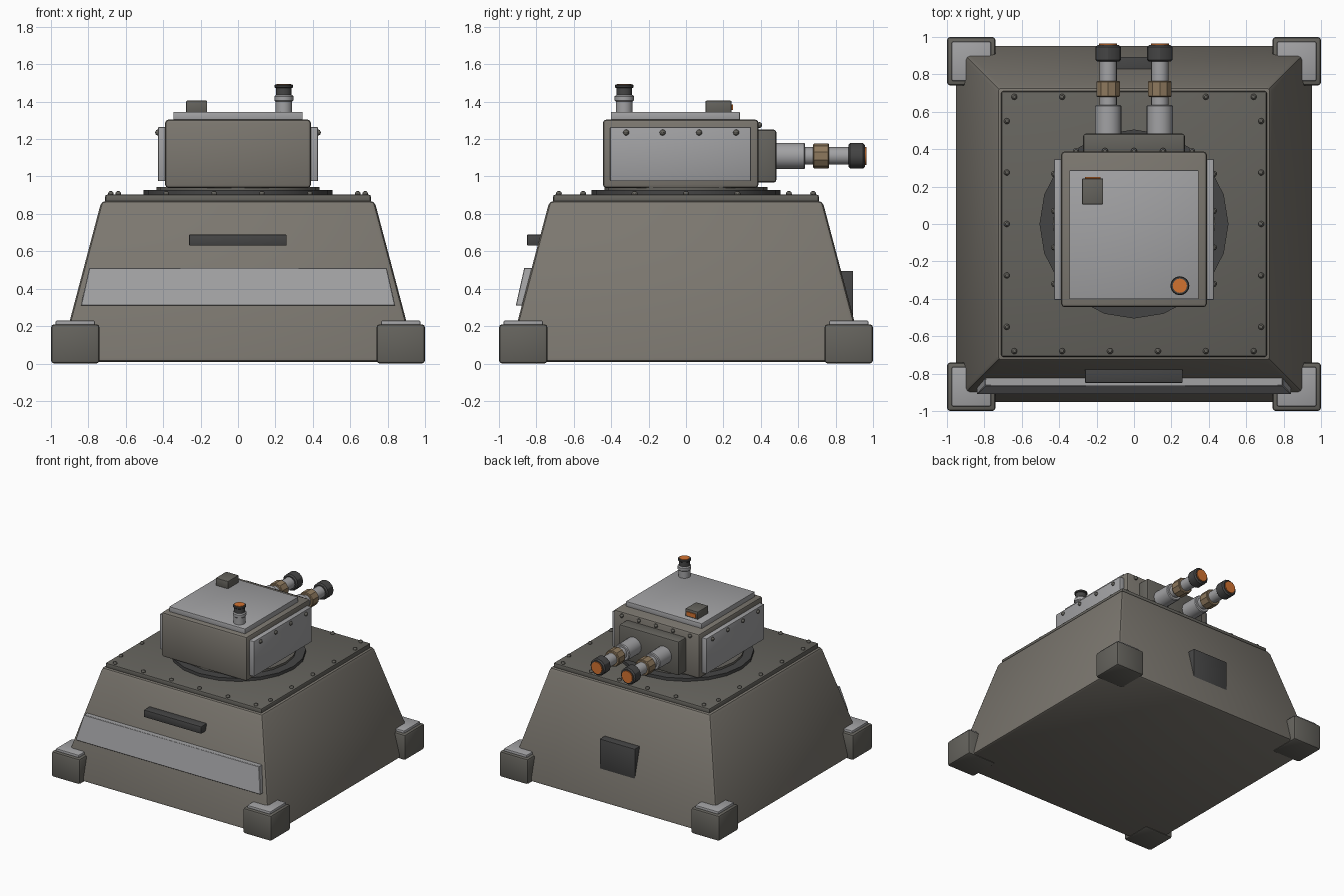
import bpy, bmesh, math
from mathutils import Matrix, Vector

if "Cube" in bpy.data.objects:
    bpy.data.objects.remove(bpy.data.objects["Cube"])


def mat(name, r, g, b):
    m = bpy.data.materials.new(name)
    m.diffuse_color = (r, g, b, 1)
    m.use_nodes = True
    m.node_tree.nodes["Principled BSDF"].inputs["Base Color"].default_value = m.diffuse_color
    return m


HULL = mat("hull_paint", 0.20, 0.185, 0.16)
TRIM = mat("trim_paint", 0.13, 0.125, 0.11)
LIGHT = mat("light_steel", 0.36, 0.36, 0.37)
DARK = mat("dark_steel", 0.06, 0.06, 0.06)
BRASS = mat("brass", 0.27, 0.19, 0.11)
GLOW = mat("orange", 0.65, 0.17, 0.03)


def finish(bm, name, material, bevel=0, segs=2, smooth=True):
    bmesh.ops.recalc_face_normals(bm, faces=bm.faces[:])
    if bevel:
        bmesh.ops.bevel(bm, geom=bm.edges[:], offset=bevel, segments=segs,
                        profile=0.5, affect='EDGES', clamp_overlap=True)
    me = bpy.data.meshes.new(name)
    bm.to_mesh(me)
    bm.free()
    ob = bpy.data.objects.new(name, me)
    bpy.context.collection.objects.link(ob)
    me.materials.append(material)
    if smooth:
        bpy.ops.object.select_all(action='DESELECT')
        ob.select_set(True)
        bpy.context.view_layer.objects.active = ob
        bpy.ops.object.shade_smooth_by_angle(angle=math.radians(30))
    return ob


def box(name, x, y, z, material, bevel=0.0):
    bm = bmesh.new()
    bmesh.ops.create_cube(bm, size=1)
    for v in bm.verts:
        v.co = [(a + b) / 2 + c * (b - a) for (a, b), c in zip((x, y, z), v.co)]
    return finish(bm, name, material, bevel)


def cyl(name, x, y, z, r, a, b, material, axis='Z', n=16, bevel=0.0):
    """Cylinder running from a to b along its axis, through (x, y, z)."""
    bm = bmesh.new()
    bmesh.ops.create_cone(bm, cap_ends=True, segments=n, radius1=r, radius2=r, depth=b - a)
    mid = (a + b) / 2
    if axis == 'Y':
        m = Matrix.Translation((x, mid, z)) @ Matrix.Rotation(-math.pi / 2, 4, 'X')
    else:
        m = Matrix.Translation((x, y, mid))
    bmesh.ops.transform(bm, matrix=m, verts=bm.verts[:])
    if bevel:
        rim = [e for e in bm.edges if any(len(f.verts) > 4 for f in e.link_faces)]
        bmesh.ops.bevel(bm, geom=rim, offset=bevel, segments=1, affect='EDGES')
    return finish(bm, name, material)


def rivets(name, points, r=0.016):
    bm = bmesh.new()
    for p in points:
        bmesh.ops.create_uvsphere(bm, u_segments=10, v_segments=6, radius=r,
                                  matrix=Matrix.Translation(Vector(p)))
    return finish(bm, name, TRIM)


def half(z):
    """Half width of the sloped hull at height z."""
    return 0.96 - 0.23 * z / 0.87


# Sloped hull
bm = bmesh.new()
bmesh.ops.create_cube(bm, size=2)
for v in bm.verts:
    z = 0.87 if v.co.z > 0 else 0.008
    v.co = (v.co.x * half(z), v.co.y * half(z), z)
finish(bm, "hull", HULL, 0.025)

# Deck plate with rivets round the edge
box("deck_plate", (-0.71, 0.71), (-0.71, 0.71), (0.86, 0.903), TRIM, 0.01)
pts = [(x, s * 0.68, 0.907) for s in (-1, 1) for x in (-0.64, -0.384, -0.128, 0.128, 0.384, 0.64)]
pts += [(s * 0.68, y, 0.907) for s in (-1, 1) for y in (-0.55, -0.275, 0, 0.275, 0.55)]
rivets("deck_rivets", pts)

# Corner feet with light caps
for sx in (-1, 1):
    for sy in (-1, 1):
        fx, fy = [sorted((s * 0.74, s * 1.0)) for s in (sx, sy)]
        cx, cy = [sorted((s * 0.765, s * 0.975)) for s in (sx, sy)]
        box("corner_foot", fx, fy, (0, 0.21), TRIM, 0.018)
        box("foot_cap", cx, cy, (0.2, 0.23), LIGHT, 0.008)

# Sloped light panel on the front
bm = bmesh.new()
bmesh.ops.create_cube(bm, size=2)
for v in bm.verts:
    top, front = v.co.z > 0, v.co.y < 0
    z = 0.512 if top else 0.31
    y = -half(z) - 0.032 - (0.008 if top else 0) if front else -half(z) + 0.01
    v.co = (v.co.x * (0.795 if top else 0.84), y, z)
finish(bm, "front_panel", LIGHT, 0.003, 1)

# Front slot and rear hatch
box("front_slot", (-0.262, 0.26), (-0.85, -0.76), (0.63, 0.69), DARK, 0.006)
box("rear_hatch", (-0.16, 0.16), (0.80, 0.893), (0.235, 0.495), DARK, 0.003)

# Turret ring
cyl("turret_ring", 0, 0, 0, 0.505, 0.90, 0.928, DARK, n=20)
cyl("turret_collar", 0, 0, 0, 0.435, 0.92, 0.945, TRIM, n=20)

# Turret body, roof and side plates
box("turret_body", (-0.39, 0.39), (-0.445, 0.388), (0.938, 1.305), HULL, 0.02)
box("roof_plate", (-0.345, 0.345), (-0.402, 0.288), (1.295, 1.345), LIGHT, 0.004)
for s in (-1, 1):
    box("side_plate", sorted((s * 0.38, s * 0.428)), (-0.405, 0.347), (0.975, 1.265), LIGHT, 0.006)
    rivets("side_rivets", [(s * 0.428, y, 1.235) for y in (-0.32, -0.125, 0.07, 0.268)])
rivets("face_rivets", [(x, 0.391, 1.275) for x in (-0.31, -0.155, 0, 0.155, 0.31)])

# Gun mantlet and twin barrels
box("gun_mantlet", (-0.272, 0.272), (0.37, 0.483), (0.968, 1.25), TRIM, 0.014)
for x in (-0.138, 0.138):
    cyl("barrel_sleeve", x, 0, 1.11, 0.07, 0.47, 0.637, LIGHT, 'Y', 16, 0.006)
    cyl("barrel", x, 0, 1.11, 0.047, 0.62, 0.89, LIGHT, 'Y', 16)
    cyl("barrel_collar", x, 0, 1.11, 0.067, 0.68, 0.765, BRASS, 'Y', 10, 0.005)
    cyl("muzzle", x, 0, 1.11, 0.068, 0.868, 0.956, DARK, 'Y', 12, 0.01)
    cyl("muzzle_core", x, 0, 1.11, 0.048, 0.94, 0.964, GLOW, 'Y', 16)

# Roof beacon
bx, by = 0.245, -0.33
cyl("beacon_stem", bx, by, 0, 0.045, 1.34, 1.40, LIGHT)
cyl("beacon_ring", bx, by, 0, 0.051, 1.398, 1.437, LIGHT, bevel=0.008)
cyl("beacon_neck", bx, by, 0, 0.042, 1.43, 1.48, DARK)
cyl("beacon_cap", bx, by, 0, 0.05, 1.474, 1.491, DARK, bevel=0.004)
cyl("beacon_lens", bx, by, 0, 0.038, 1.48, 1.495, GLOW)

# Roof sight with lens facing the guns
box("roof_sight", (-0.277, -0.165), (0.105, 0.243), (1.34, 1.405), TRIM, 0.004)
box("sight_lens", (-0.262, -0.18), (0.235, 0.25), (1.355, 1.385), GLOW)
